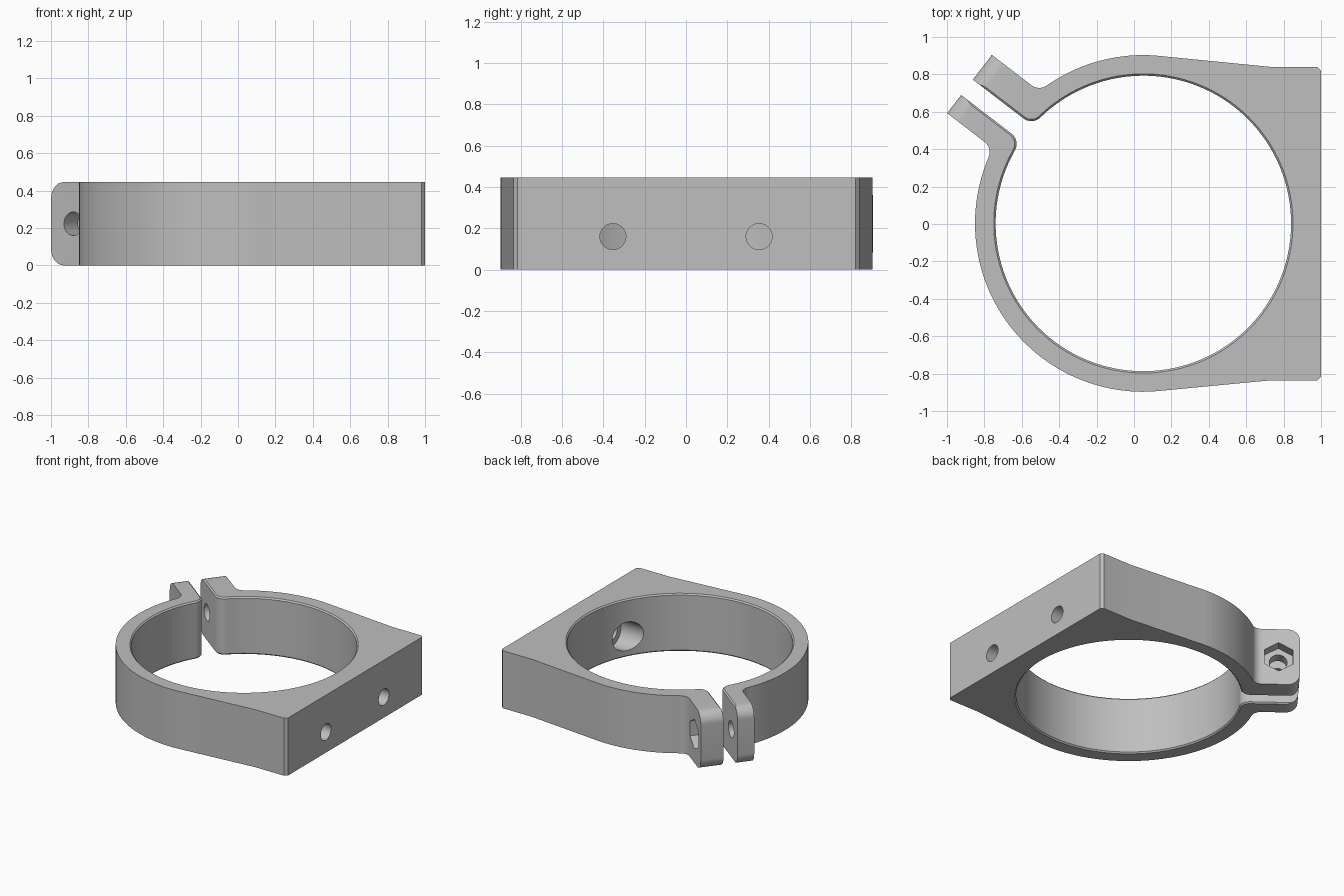
import bpy, bmesh
from math import sin, cos, asin, sqrt, pi, radians
from mathutils import Vector, Matrix

if "Cube" in bpy.data.objects:
    bpy.data.objects.remove(bpy.data.objects["Cube"])

HEIGHT, R_IN, R_OUT, FILLET = 0.445, 0.79, 0.90, 0.07
CHAMFER = 0.01
EAR_END = 1.191
CENTRE = Vector((0.05, 0.003, 0))
SPLIT = radians(142.5)                       # direction of the clamp gap
ALONG = Vector((cos(SPLIT), sin(SPLIT), 0))
ACROSS = Vector((sin(SPLIT), -cos(SPLIT), 0))

grey = bpy.data.materials.new("plain grey")
grey.use_nodes = True
colour = (0.52, 0.52, 0.52, 1)
grey.diffuse_color = colour
grey.node_tree.nodes["Principled BSDF"].inputs["Base Color"].default_value = colour


def arc(cx, cy, r, a0, a1, n):
    return [(cx + r * cos(a0 + (a1 - a0) * i / n), cy + r * sin(a0 + (a1 - a0) * i / n))
            for i in range(n + 1)]


def ear(side, t_in, t_out, c):
    """Clamp ear outline from the outer ring to the bore, with both fillets."""
    to, ro = t_out + FILLET, R_OUT + FILLET
    ti, ri = t_in + FILLET, R_IN + FILLET
    fo, fi = asin(to / ro), asin(ti / ri)
    pts = arc(sqrt(ro**2 - to**2), to, FILLET, fo - pi, -pi / 2, 10)
    pts += [(EAR_END, t_out), (EAR_END, t_in + c)]
    pts += arc(sqrt(ri**2 - ti**2), ti, FILLET - c, -pi / 2, fi - pi, 10)
    return [CENTRE + ALONG * s + ACROSS * t * side for s, t in pts], fo, fi


def outline(c):
    """Whole clamp outline; c widens the bore and gap for the edge chamfer."""
    upper, uo, ui = ear(1, 0.055, 0.222, c)
    lower, lo, li = ear(-1, 0.048, 0.171, c)
    ring = lambda r, a, b, n: [Vector((x, y, 0)) for x, y in
                               arc(CENTRE.x, CENTRE.y, r, a, b, n)][1:-1]
    corner = [Vector(p) for p in ((1, 0.82, 0), (0.98, 0.84, 0), (0.73, 0.84, 0))]
    mirrored = [Vector((p.x, 0.004 - p.y, 0)) for p in reversed(corner)]
    start = radians(84.6)
    return (corner + ring(R_OUT, start, SPLIT - uo, 30) + upper
            + ring(R_IN + c, SPLIT - ui, SPLIT + li - 2 * pi, 120)
            + lower[::-1] + ring(R_OUT, SPLIT + lo, 2 * pi - start, 60) + mirrored)


def loft(name, rings):
    """Closed solid through matching rings of points."""
    bm = bmesh.new()
    rows = [[bm.verts.new(p) for p in ring] for ring in rings]
    n = len(rows[0])
    for a, b in zip(rows, rows[1:]):
        for i in range(n):
            bm.faces.new((a[i], a[(i + 1) % n], b[(i + 1) % n], b[i]))
    bm.faces.new(rows[0][::-1])
    bm.faces.new(rows[-1])
    bmesh.ops.recalc_face_normals(bm, faces=bm.faces)
    mesh = bpy.data.meshes.new(name)
    bm.to_mesh(mesh)
    bm.free()
    mesh.materials.append(grey)
    obj = bpy.data.objects.new(name, mesh)
    bpy.context.collection.objects.link(obj)
    return obj


def prism(name, start, axis, length, radius, sides):
    """Straight cutter along a horizontal axis, with a corner pointing up."""
    flat = axis.cross(Vector((0, 0, 1)))
    ring = [start + flat * x + Vector((0, 0, y)) for x, y in
            arc(0, 0, radius, pi / 2, 2.5 * pi, sides)[:-1]]
    return loft(name, [ring, [p + axis * length for p in ring]])


def cut(target, tool, operation="DIFFERENCE"):
    mod = target.modifiers.new(tool.name, "BOOLEAN")
    mod.operation, mod.solver, mod.object = operation, "EXACT", tool
    bpy.context.view_layer.objects.active = target
    bpy.ops.object.modifier_apply(modifier=mod.name)
    bpy.data.objects.remove(tool)


# Clamp body with chamfered bore edges
at = lambda pts, z: [Vector((p.x, p.y, z)) for p in pts]
clamp = loft("ring_clamp", [at(outline(CHAMFER), 0), at(outline(0), CHAMFER),
                            at(outline(0), HEIGHT - CHAMFER), at(outline(CHAMFER), HEIGHT)])

# Round the upper and lower corners of the ear ends
round_r = 0.085
side = ([(-2, -0.1), (0.85, -0.1), (0.85, 0)]
        + arc(EAR_END - round_r, round_r, round_r, -pi / 2, 0, 10)
        + arc(EAR_END - round_r, HEIGHT - round_r, round_r, 0, pi / 2, 10)
        + [(0.85, HEIGHT), (0.85, HEIGHT + 0.1), (-2, HEIGHT + 0.1)])
cut(clamp, loft("ear_envelope", [[CENTRE + ALONG * s + ACROSS * t + Vector((0, 0, z))
                                  for s, z in side] for t in (-2, 2)]), "INTERSECT")

# Mounting holes in the block, counterbored from the bore
X = Vector((1, 0, 0))
for y in (-0.354, 0.354):
    cut(clamp, prism("mounting_hole", Vector((0.5, y, 0.16)), X, 0.7, 0.063, 32))
    cut(clamp, prism("counterbore", Vector((0.5, y, 0.16)), X, 0.38, 0.11, 40))

# Clamp bolt hole and hexagonal nut pocket
bolt = CENTRE + ALONG * 1.042 + Vector((0, 0, HEIGHT / 2))
cut(clamp, prism("bolt_hole", bolt - ACROSS * 0.3, ACROSS, 0.6, 0.063, 32))
cut(clamp, prism("nut_pocket", bolt + ACROSS * 0.14, ACROSS, 0.2, 0.115, 6))

bpy.ops.object.select_all(action="DESELECT")
clamp.select_set(True)
bpy.context.view_layer.objects.active = clamp
bpy.ops.object.shade_smooth_by_angle(angle=radians(25))
